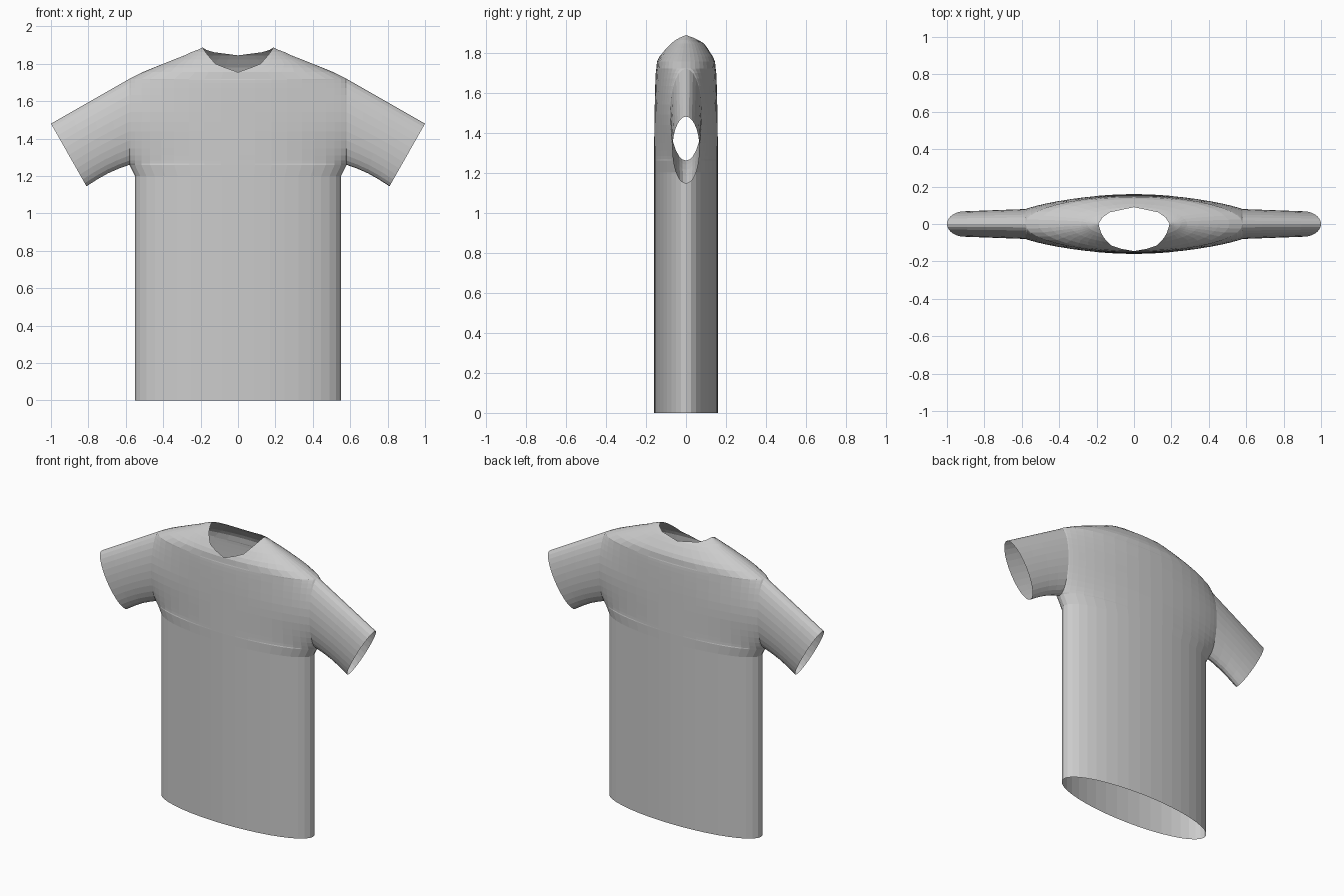
import bpy, bmesh
from math import sin, cos, pi, sqrt

if "Cube" in bpy.data.objects:
    bpy.data.objects.remove(bpy.data.objects["Cube"])

fabric = bpy.data.materials.new("light grey fabric")
fabric.use_nodes = True
GREY = (0.6, 0.6, 0.6, 1)
fabric.diffuse_color = GREY
fabric.node_tree.nodes["Principled BSDF"].inputs["Base Color"].default_value = GREY

COLS, STEPS = 10, 14                   # columns per half, rows up the armhole
ARM_X, ARM_Z, ARM_R, ARM_W = 0.58, 1.49, 0.23, 0.08


def add_grid(bm, rows):
    """Skin a list of equally long point rows with quads."""
    verts = [[bm.verts.new(p) for p in row] for row in rows]
    for a, b in zip(verts, verts[1:]):
        for i in range(len(a) - 1):
            bm.faces.new((a[i], a[i + 1], b[i + 1], b[i]))


def finish(bm, name):
    bmesh.ops.remove_doubles(bm, verts=bm.verts, dist=0.0005)
    bmesh.ops.recalc_face_normals(bm, faces=bm.faces)
    mesh = bpy.data.meshes.new(name)
    bm.to_mesh(mesh)
    bm.free()
    mesh.materials.append(fabric)
    obj = bpy.data.objects.new(name, mesh)
    bpy.context.collection.objects.link(obj)
    return obj


# Body rows: height, half width, depth, side depth, front and back neck opening
levels = [(z, 0.55, 0.16, 0, 0, 0) for z in (0, 0.9, 1.2)]
for k in range(STEPS + 1):
    a = pi * k / STEPS
    depth = 0.16 - 0.012 * (k / STEPS) ** 2
    levels.append((ARM_Z - ARM_R * cos(a), ARM_X, depth, ARM_W * sin(a), 0, 0))
levels += [
    (1.755, 0.51, 0.145, 0, 0, 0),
    (1.78, 0.45, 0.134, 0, 0.07, 0),
    (1.80, 0.40, 0.121, 0, 0.12, 0),
    (1.822, 0.345, 0.107, 0, 0.14, 0),
    (1.845, 0.285, 0.09, 0, 0.16, 0),
    (1.862, 0.25, 0.073, 0, 0.173, 0.13),
    (1.875, 0.215, 0.055, 0, 0.182, 0.17),
    (1.887, 0.19, 0.03, 0, 0.19, 0.19),
]


def body_row(level, side, face):
    z, width, depth, edge, neck_front, neck_back = level
    inner = neck_front if face < 0 else neck_back
    power = 0.5 + 0.4 * min(1, edge / 0.07)
    row = []
    for i in range(COLS + 1):
        x = inner + (width - inner) * sin(pi / 2 * i / COLS)
        bulge = max(0, 1 - (x / width) ** 2) ** power
        row.append((side * x, face * (edge + (depth - edge) * bulge), z))
    return row


# Body: front and back sheets, each in two mirrored halves
bm = bmesh.new()
for side in (-1, 1):
    for face in (-1, 1):
        add_grid(bm, [body_row(level, side, face) for level in levels])
finish(bm, "shirt_body")


# Sleeves: tubes from the armhole down to the slanted cuff
def sleeve_ring(t, side):
    ring = []
    for k in range(2 * STEPS + 1):
        a = pi * k / STEPS
        up, out = -cos(a), sin(a)
        x = ARM_X + t * (0.325 + 0.095 * up)
        z = ARM_Z + ARM_R * up + t * (-0.1775 - 0.0625 * up)
        sag = 0.012 * sin(pi * t) * (1 - up) / 2
        ring.append((side * x, (ARM_W - 0.012 * t) * out, z + sag))
    return ring


for side, name in ((1, "left_sleeve"), (-1, "right_sleeve")):
    bm = bmesh.new()
    add_grid(bm, [sleeve_ring(t / 4, side) for t in range(5)])
    finish(bm, name)
